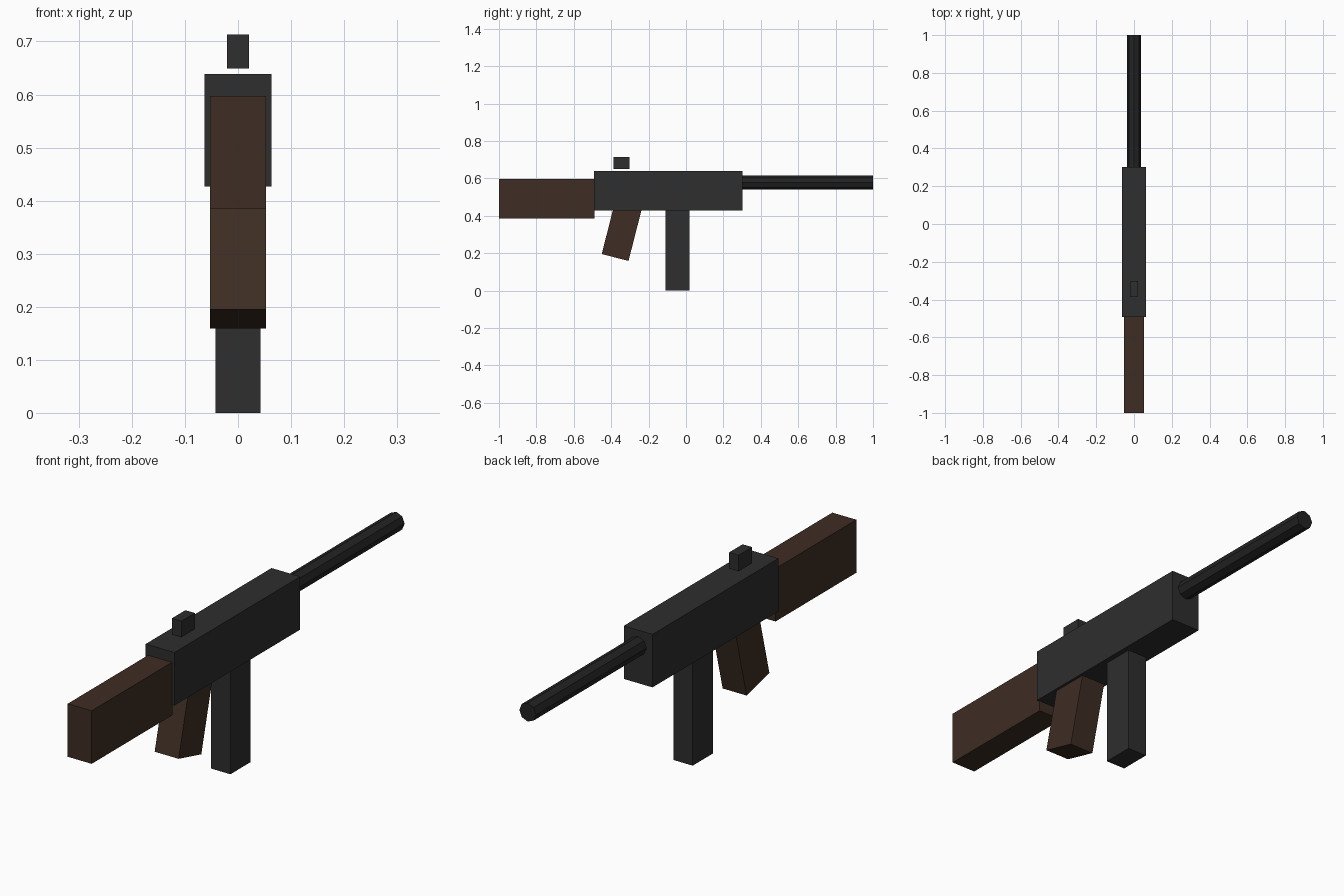
import bpy, math

if "Cube" in bpy.data.objects:
    bpy.data.objects.remove(bpy.data.objects["Cube"])


def material(name, rgb):
    """Flat colour from 0-255 sRGB values."""
    m = bpy.data.materials.new(name)
    lin = [((c / 255 + 0.055) / 1.055) ** 2.4 for c in rgb]
    m.diffuse_color = (*lin, 1)
    m.use_nodes = True
    m.node_tree.nodes["Principled BSDF"].inputs["Base Color"].default_value = m.diffuse_color
    return m


metal = material("dark_grey_metal", (46, 46, 46))
black = material("black_metal", (35, 35, 36))
wood = material("dark_brown_wood", (62, 45, 35))


def box(name, size, centre, mat, tilt=0):
    bpy.ops.mesh.primitive_cube_add(size=1, location=centre, rotation=(tilt, 0, 0))
    ob = bpy.context.object
    ob.name = name
    ob.scale = size
    bpy.ops.object.transform_apply(location=False, rotation=False, scale=True)
    ob.data.materials.append(mat)
    return ob


# Main body
box("receiver", (0.127, 0.795, 0.212), (0, -0.095, 0.533), metal)

# Shoulder stock behind the body
box("stock", (0.106, 0.51, 0.212), (0, -0.745, 0.491), wood)

# Straight magazine, top end inside the body
box("magazine", (0.085, 0.127, 0.44), (0, -0.045, 0.22), metal)

# Raked grip: bottom centre fixed, top end inside the body
tilt, length = 0.25, 0.29
box("grip", (0.106, 0.148, length),
    (0, -0.379 + math.sin(tilt) * length / 2, 0.177 + math.cos(tilt) * length / 2),
    wood, -tilt)

# Small rear sight hovering just above the body
box("rear_sight", (0.042, 0.085, 0.064), (0, -0.345, 0.681), metal)

# Eight-sided barrel
bpy.ops.mesh.primitive_cylinder_add(vertices=8, radius=0.037, depth=0.71,
                                    location=(0, 0.645, 0.577),
                                    rotation=(math.pi / 2, 0, 0))
barrel = bpy.context.object
barrel.name = "barrel"
barrel.data.materials.append(black)
